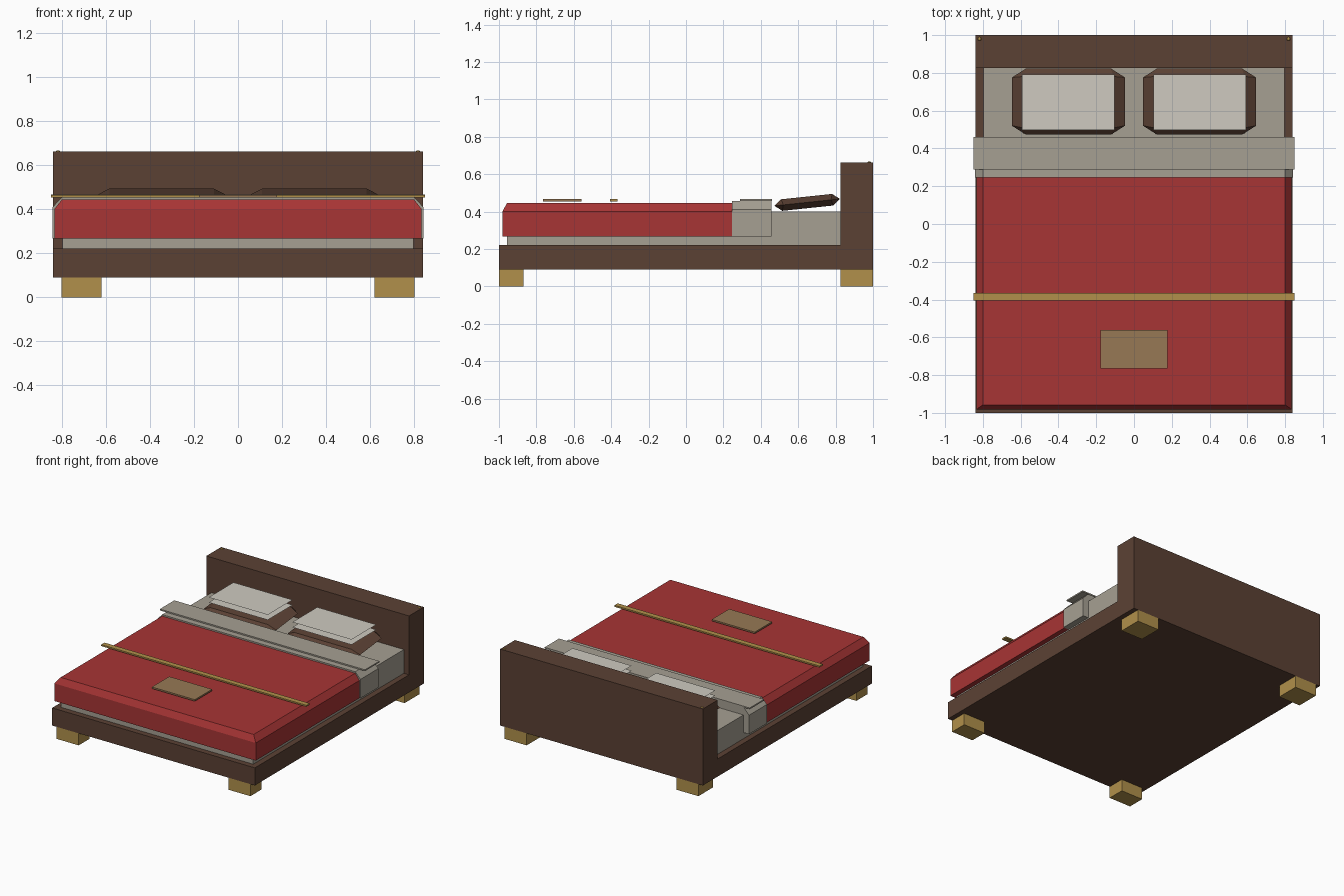
import bpy, bmesh, math
from mathutils import Matrix

if "Cube" in bpy.data.objects:
    bpy.data.objects.remove(bpy.data.objects["Cube"])


def material(name, r, g, b):
    m = bpy.data.materials.new(name)
    m.diffuse_color = (r, g, b, 1)
    m.use_nodes = True
    m.node_tree.nodes["Principled BSDF"].inputs["Base Color"].default_value = m.diffuse_color
    return m


WOOD = material("dark_wood", 0.105, 0.053, 0.034)
BRASS = material("brass", 0.44, 0.28, 0.07)
TAN = material("tan", 0.31, 0.19, 0.09)
RED = material("red_cloth", 0.39, 0.035, 0.035)
LINEN = material("linen", 0.38, 0.35, 0.29)
PALE = material("pale_cotton", 0.62, 0.59, 0.53)


def finish(name, bm, mat):
    bmesh.ops.recalc_face_normals(bm, faces=bm.faces)
    me = bpy.data.meshes.new(name)
    bm.to_mesh(me)
    bm.free()
    me.materials.append(mat)
    ob = bpy.data.objects.new(name, me)
    bpy.context.collection.objects.link(ob)
    return ob


def box(name, x, y, z, mat):
    bm = bmesh.new()
    size = [b - a for a, b in (x, y, z)]
    mid = [(a + b) / 2 for a, b in (x, y, z)]
    bmesh.ops.create_cube(bm, size=1, matrix=Matrix.Translation(mid) @ Matrix.Diagonal((*size, 1)))
    return finish(name, bm, mat)


def hull(name, points, mat):
    bm = bmesh.new()
    for p in points:
        bm.verts.new(p)
    bmesh.ops.convex_hull(bm, input=bm.verts[:])
    bmesh.ops.dissolve_limit(bm, angle_limit=0.01, verts=bm.verts[:], edges=bm.edges[:])
    return finish(name, bm, mat)


def rect(x, y0, y1, z):
    return [(sx * x, y, z) for sx in (-1, 1) for y in (y0, y1)]


# Platform and headboard as one L-shaped side profile
bm = bmesh.new()
profile = [(-1, 0.09), (1, 0.09), (1, 0.663), (0.825, 0.663), (0.825, 0.222), (-1, 0.222)]
face = bm.faces.new([bm.verts.new((-0.84, y, z)) for y, z in profile])
ext = bmesh.ops.extrude_face_region(bm, geom=[face])
moved = [v for v in ext["geom"] if isinstance(v, bmesh.types.BMVert)]
bmesh.ops.translate(bm, verts=moved, vec=(1.68, 0, 0))
finish("frame_and_headboard", bm, WOOD)

# Feet and headboard studs
for side, s in (("left", -1), ("right", 1)):
    xs = sorted((s * 0.62, s * 0.803))
    box(f"front_{side}_foot", xs, (-1, -0.87), (0, 0.09), BRASS)
    box(f"back_{side}_foot", xs, (0.825, 1), (0, 0.09), BRASS)
    bm = bmesh.new()
    bmesh.ops.create_uvsphere(bm, u_segments=8, v_segments=6, radius=0.014,
                              matrix=Matrix.Translation((s * 0.818, 0.98, 0.654)))
    finish(f"{side}_stud", bm, BRASS)

# Mattress, chamfered blanket and folded sheet band
box("mattress", (-0.797, 0.797), (-0.958, 0.825), (0.222, 0.40), LINEN)
hull("blanket", rect(0.835, -0.982, 0.245, 0.268) + rect(0.835, -0.982, 0.245, 0.40)
     + rect(0.80, -0.957, 0.245, 0.445), RED)
hull("sheet_band", rect(0.843, 0.245, 0.458, 0.268) + rect(0.843, 0.245, 0.458, 0.41)
     + rect(0.80, 0.245, 0.458, 0.456), LINEN)
box("sheet_fold", (-0.85, 0.85), (0.289, 0.46), (0.457, 0.467), LINEN)

# Blanket trim
box("trim_strip", (-0.85, 0.85), (-0.405, -0.366), (0.455, 0.466), BRASS)
box("trim_panel", (-0.178, 0.178), (-0.765, -0.56), (0.454, 0.466), TAN)

# Tilted faceted pillows, each with two thin flat covers above
tilt = Matrix.Rotation(math.radians(6), 4, 'X')
for side, s in (("left", -1), ("right", 1)):
    rim = rect(0.30, -0.128, 0.128, 0) + rect(0.225, -0.176, 0.176, 0)
    faces = rect(0.238, -0.137, 0.137, 0.031) + rect(0.238, -0.137, 0.137, -0.031)
    pillow = hull(f"{side}_pillow", rim + faces, WOOD)
    pillow.data.transform(Matrix.Translation((s * 0.347, 0.648, 0.449)) @ tilt)
    for level, z in (("lower", 0.506), ("upper", 0.544)):
        bm = bmesh.new()
        c = [(-0.245, 0.498), (0.245, 0.498), (0.245, 0.792), (-0.245, 0.792)]
        bm.faces.new([bm.verts.new((s * 0.347 + x, y, z)) for x, y in c])
        finish(f"{side}_pillow_{level}_cover", bm, PALE)
